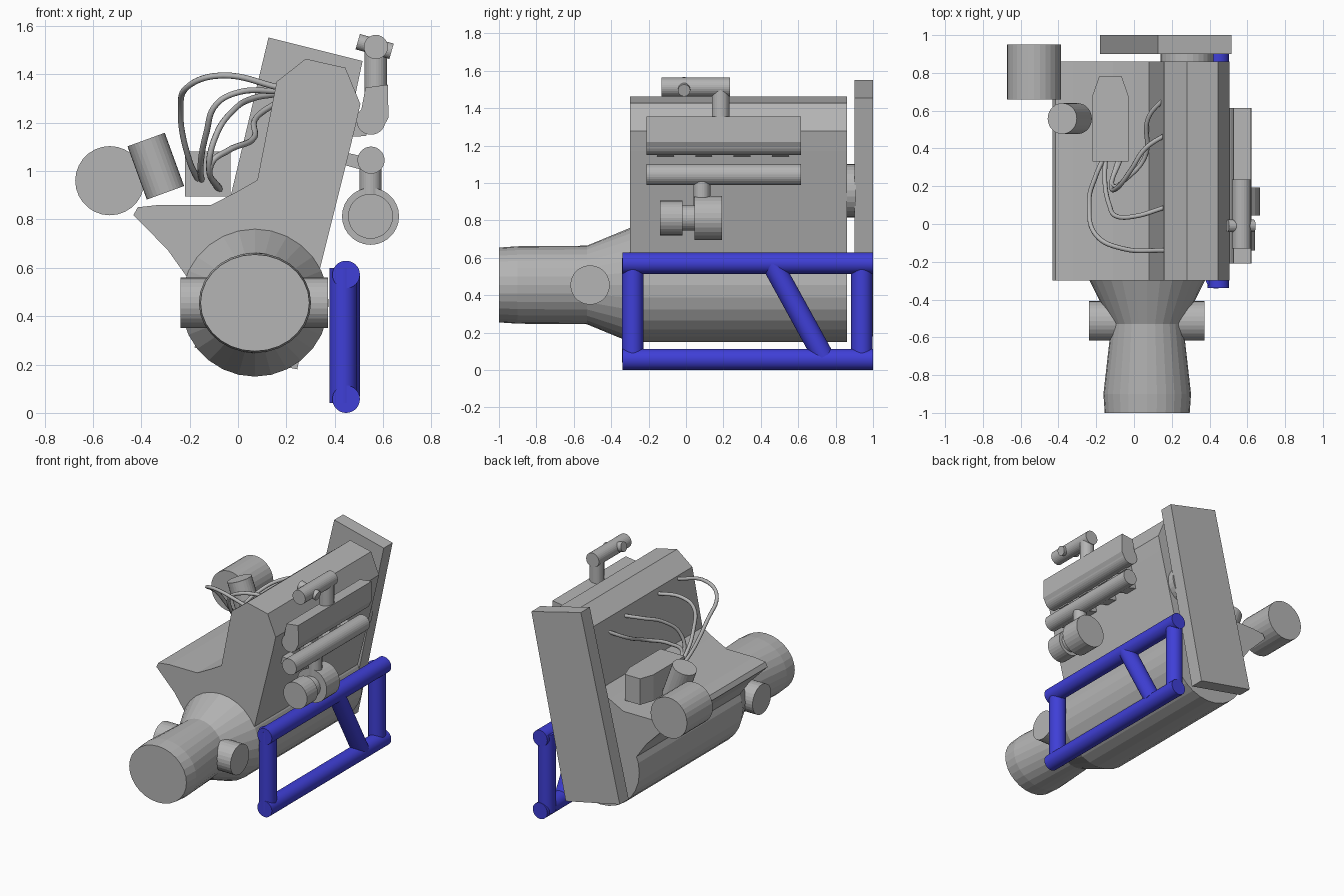
import bpy, bmesh, math
from mathutils import Vector

if "Cube" in bpy.data.objects:
    bpy.data.objects.remove(bpy.data.objects["Cube"])


def material(name, rgb):
    m = bpy.data.materials.new(name)
    m.diffuse_color = (*rgb, 1)
    m.use_nodes = True
    m.node_tree.nodes["Principled BSDF"].inputs["Base Color"].default_value = m.diffuse_color
    return m


GREY = material("cast_grey", (0.46, 0.46, 0.46))
BLUE = material("frame_blue", (0.05, 0.05, 0.68))


def finish(bm, name, mat):
    bmesh.ops.recalc_face_normals(bm, faces=bm.faces)
    me = bpy.data.meshes.new(name)
    bm.to_mesh(me)
    bm.free()
    me.materials.append(mat)
    ob = bpy.data.objects.new(name, me)
    bpy.context.collection.objects.link(ob)
    return ob


def smooth(ob):
    bpy.ops.object.select_all(action='DESELECT')
    ob.select_set(True)
    bpy.context.view_layer.objects.active = ob
    bpy.ops.object.shade_smooth_by_angle(angle=math.radians(35))


def rod(name, a, b, r, mat=GREY, n=28):
    """Cylinder between two points."""
    a, b = Vector(a), Vector(b)
    bm = bmesh.new()
    bmesh.ops.create_cone(bm, cap_ends=True, segments=n, radius1=r, radius2=r, depth=(b - a).length)
    bm.transform((b - a).to_track_quat('Z', 'Y').to_matrix().to_4x4())
    bmesh.ops.translate(bm, vec=(a + b) / 2, verts=bm.verts)
    return finish(bm, name, mat)


def prism(name, pts, lo, hi, axis='y'):
    """Extrude an (x, z) profile along y, or an (x, y) profile along z."""
    place = (lambda p, t: (p[0], t, p[1])) if axis == 'y' else (lambda p, t: (p[0], p[1], t))
    bm = bmesh.new()
    f = bm.faces.new([bm.verts.new(place(p, lo)) for p in pts])
    ext = bmesh.ops.extrude_face_region(bm, geom=[f])
    move = Vector(place((0, 0), hi - lo))
    bmesh.ops.translate(bm, vec=move, verts=[v for v in ext['geom'] if isinstance(v, bmesh.types.BMVert)])
    return finish(bm, name, GREY)


def loft(name, x, z, rings, n=28):
    """Elliptical rings (y, x radius, z radius) joined along y."""
    bm = bmesh.new()
    loops = [[bm.verts.new((x + rx * math.cos(2 * math.pi * i / n), y,
                            z + rz * math.sin(2 * math.pi * i / n))) for i in range(n)]
             for y, rx, rz in rings]
    for a, b in zip(loops, loops[1:]):
        for i in range(n):
            bm.faces.new((a[i], a[(i + 1) % n], b[(i + 1) % n], b[i]))
    bm.faces.new(loops[0])
    bm.faces.new(loops[-1])
    return finish(bm, name, GREY)


def wire(name, pts, r=0.0125):
    """Smooth tube through a few points."""
    cu = bpy.data.curves.new(name, 'CURVE')
    cu.dimensions = '3D'
    cu.bevel_depth, cu.bevel_resolution, cu.resolution_u = r, 2, 8
    cu.use_fill_caps = True
    sp = cu.splines.new('BEZIER')
    sp.bezier_points.add(len(pts) - 1)
    for bp, p in zip(sp.bezier_points, pts):
        bp.co = p
        bp.handle_left_type = bp.handle_right_type = 'AUTO'
    cu.materials.append(GREY)
    ob = bpy.data.objects.new(name, cu)
    bpy.context.collection.objects.link(ob)


# crankcase, bell housing and gearbox
loft("crankcase_and_gearbox", 0.07, 0.455,
     [(-1.0, 0.225, 0.2), (-0.9, 0.232, 0.207), (-0.53, 0.19, 0.21), (-0.3, 0.305, 0.305), (0.86, 0.305, 0.305)])
rod("gearbox_side_mounts", (-0.237, -0.513, 0.455), (0.373, -0.513, 0.455), 0.105)

# slanted engine block with intake shelf
prism("engine_block", [(-0.217, 0.57), (-0.29, 0.673), (-0.432, 0.818), (-0.415, 0.85), (-0.325, 0.86),
                       (-0.11, 0.86), (0, 0.917), (0.08, 0.963), (0.16, 1.37), (0.28, 1.464),
                       (0.444, 1.427), (0.506, 1.277), (0.482, 1.17), (0.34, 0.6), (0.25, 0.45), (-0.12, 0.45)],
      -0.3, 0.86)
# rear timing plate and its spacer
prism("rear_plate", [(0.126, 1.552), (0.515, 1.455), (0.245, 0.18), (-0.18, 0.27)], 0.9, 1.0)
rod("plate_spacer", (0.28, 0.85, 0.96), (0.28, 0.91, 0.96), 0.14)

# ignition box with wires
prism("ignition_box", [(-0.22, 0.33), (-0.03, 0.33), (-0.03, 0.68), (-0.065, 0.78), (-0.185, 0.78), (-0.22, 0.68)],
      0.895, 1.08, 'z')
wire("wire_1", [(-0.16, 0.35, 0.955), (-0.2, 0.26, 1.04), (-0.237, 0.1, 1.25), (-0.2, -0.06, 1.355),
                (-0.06, -0.13, 1.395), (0.17, -0.14, 1.345)])
wire("wire_2", [(-0.15, 0.35, 0.955), (-0.155, 0.24, 1.02), (-0.13, 0.1, 1.16), (-0.09, 0.04, 1.275),
                (0.0, 0.04, 1.325), (0.17, 0.09, 1.33)])
wire("wire_3", [(-0.08, 0.35, 0.92), (-0.12, 0.2, 1.02), (-0.09, 0.19, 1.15), (-0.02, 0.28, 1.25),
                (0.06, 0.4, 1.3), (0.17, 0.475, 1.32)])
wire("wire_4", [(-0.07, 0.35, 0.915), (-0.11, 0.2, 1.03), (-0.04, 0.24, 1.085), (0.06, 0.36, 1.13),
                (0.075, 0.56, 1.22), (0.17, 0.675, 1.29)])

# air cleaner and oil filter
rod("air_cleaner", (-0.53, 0.66, 0.96), (-0.53, 0.95, 0.96), 0.143)
rod("oil_filter", (-0.38, 0.558, 1.13), (-0.3, 0.558, 0.91), 0.082)

# intake manifold and upper pipes
rod("intake_tube", (0.55, -0.21, 1.21), (0.55, 0.615, 1.21), 0.06)
prism("intake_plenum", [(0.527, 1.345), (0.62, 1.357), (0.622, 1.22), (0.6, 1.18), (0.5, 1.2)], -0.21, 0.615)
rod("intake_riser", (0.57, 0.185, 1.3), (0.57, 0.185, 1.53), 0.047)
rod("intake_pipe", (0.57, -0.13, 1.513), (0.57, 0.235, 1.513), 0.05)
rod("throttle_cross_tube", (0.495, -0.01, 1.535), (0.635, -0.01, 1.495), 0.033)

# exhaust manifold with a port per cylinder
rod("exhaust_tube", (0.55, -0.21, 1.045), (0.55, 0.615, 1.045), 0.056)
for i in range(4):
    y = -0.11 + 0.205 * i
    prism(f"intake_port_{i + 1}", [(0.44, 1.14), (0.53, 1.145), (0.55, 1.22), (0.46, 1.22)], y - 0.045, y + 0.045)
    prism(f"exhaust_port_{i + 1}", [(0.42, 1.03), (0.55, 0.995), (0.56, 1.05), (0.44, 1.078)], y - 0.045, y + 0.045)

# turbocharger under the exhaust manifold
rod("turbo_down_pipe", (0.548, 0.085, 0.88), (0.548, 0.085, 1.03), 0.045)
rod("turbo_turbine", (0.548, 0.045, 0.813), (0.548, 0.193, 0.813), 0.118)
rod("turbo_neck", (0.548, -0.03, 0.813), (0.548, 0.055, 0.813), 0.068)
rod("turbo_compressor", (0.548, -0.14, 0.813), (0.548, -0.02, 0.813), 0.093)

# blue tubular side frame
X = 0.447
for name, a, b in [("frame_top_rail", (X, -0.34, 0.572), (X, 1.0, 0.572)),
                   ("frame_bottom_rail", (X, -0.34, 0.057), (X, 1.0, 0.057)),
                   ("frame_front_post", (0.435, -0.285, 0.04), (0.435, -0.285, 0.6)),
                   ("frame_rear_post", (0.435, 0.94, 0.04), (0.435, 0.94, 0.6)),
                   ("frame_brace", (X, 0.46, 0.57), (X, 0.735, 0.07))]:
    smooth(rod(name, a, b, 0.057, BLUE, 32))
